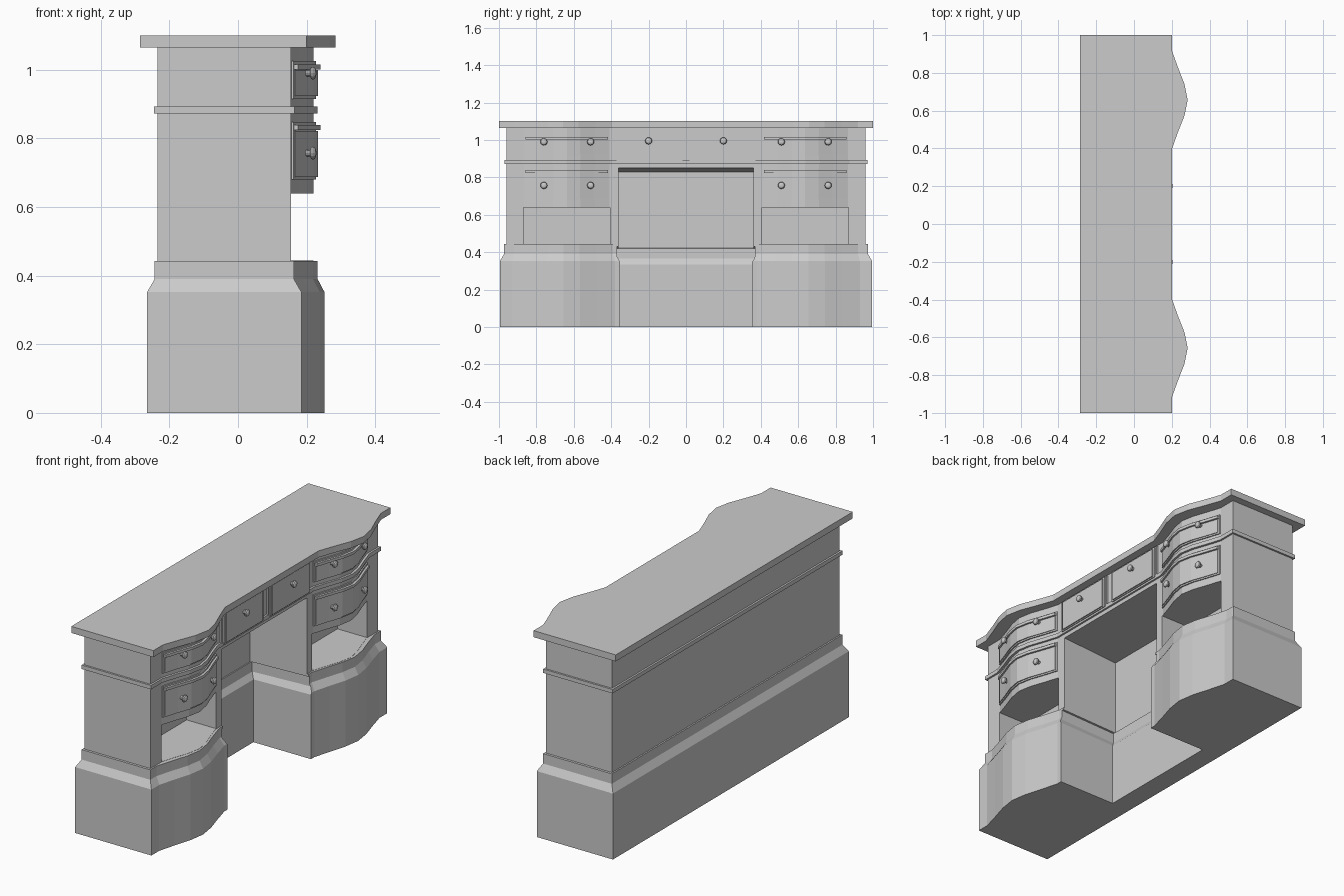
import bpy, bmesh, math
from mathutils import Matrix

if "Cube" in bpy.data.objects:
    bpy.data.objects.remove(bpy.data.objects["Cube"])

T = [0, .17, .34, .5, .66, .83, 1]
B = [0, .38, .8, 1, .8, .38, 0]


def make(name, bm):
    bmesh.ops.recalc_face_normals(bm, faces=bm.faces)
    me = bpy.data.meshes.new(name)
    bm.to_mesh(me)
    bm.free()
    ob = bpy.data.objects.new(name, me)
    bpy.context.collection.objects.link(ob)
    return ob


def loft(name, rings):
    """Closed solid through rings of equal point count."""
    bm = bmesh.new()
    rows = [[bm.verts.new(p) for p in r] for r in rings]
    n = len(rows[0])
    for a, b in zip(rows, rows[1:]):
        for i in range(n):
            j = (i + 1) % n
            bm.faces.new((a[i], a[j], b[j], b[i]))
    bm.faces.new(rows[0][::-1])
    bm.faces.new(rows[-1])
    return make(name, bm)


def bow(front, lo, hi, amp):
    return [(front + amp * b, lo + (hi - lo) * t) for t, b in zip(T, B)]


def outline(z, back, front, w, lo, hi, amp):
    """Plan of the desk: straight back, two bowed bulges in front."""
    right = bow(front, lo, hi, amp)
    left = [(x, -y) for x, y in right[::-1]]
    pts = [(back, -w), (front, -w)] + left + right + [(front, w), (back, w)]
    return [(x, y, z) for x, y in pts]


def box(name, x0, x1, y0, y1, z0, z1):
    y0, y1 = sorted((y0, y1))
    return loft(name, [[(x0, y0, z), (x1, y0, z), (x1, y1, z), (x0, y1, z)] for z in (z0, z1)])


# Carcass: plinth, body, waist moulding and top as one stepped loft
base_lo = (-.265, .185, .995, .38, .93, .067)
base_hi = (-.243, .163, .973, .39, .92, .069)
body = (-.235, .155, .96, .41, .865, .065)
waist = (-.245, .165, .97, .405, .875, .067)
top = (-.285, .2, 1.0, .395, .92, .084)
steps = [(0, base_lo), (.352, base_lo), (.39, base_hi), (.443, base_hi), (.443, body),
         (.872, body), (.872, waist), (.893, waist), (.893, body), (1.065, body),
         (1.065, top), (1.1, top)]
desk = loft("desk_carcass", [outline(z, *p) for z, p in steps])

# Kneehole cutter with chamfered plinth and sloping ceiling
def knee(zb, zf, xb, w):
    return [(xb, -w, zb), (.5, -w, zf), (.5, w, zf), (xb, w, zb)]

cutters = [loft("kneehole_cutter", [knee(-.1, -.1, -.155, .352), knee(.335, .352, -.155, .352),
                                    knee(.365, .39, -.175, .37), knee(.42, .441, -.175, .37),
                                    knee(.421, .442, -.18, .36), knee(.828, .873, -.18, .36)])]
# Open niches below the side drawers
for s in (1, -1):
    cutters.append(box("niche_cutter", -.02, .5, s * .405, s * .868, .444, .64))

bpy.context.view_layer.objects.active = desk
for c in cutters:
    m = desk.modifiers.new("cut", 'BOOLEAN')
    m.operation = 'DIFFERENCE'
    m.solver = 'EXACT'
    m.object = c
    bpy.ops.object.modifier_apply(modifier=m.name)
    bpy.data.objects.remove(c)


def bowed_panel(name, s, depth, inset, z0, z1):
    """Panel following the bowed front, mirrored by s."""
    front = bow(.155, .41, .865, .065)
    mid = .6375
    k = 1 - inset / .2275
    f = [(x + depth, s * (mid + (y - mid) * k)) for x, y in front]
    b = [(x - depth - .004, y) for x, y in f[::-1]]
    return loft(name, [[(x, y, z) for x, y in f + b] for z in (z0, z1)])


def surface(y):
    p = bow(.155, .41, .865, .065)
    for (xa, ya), (xb, yb) in zip(p, p[1:]):
        if ya <= y <= yb:
            return xa + (xb - xa) * (y - ya) / (yb - ya)


def knob(name, x, y, z):
    bm = bmesh.new()
    rot = Matrix.Rotation(math.pi / 2, 4, 'Y')
    bmesh.ops.create_cone(bm, cap_ends=True, segments=10, radius1=.01, radius2=.01, depth=.024,
                          matrix=Matrix.Translation((x + .008, y, z)) @ rot)
    bmesh.ops.create_uvsphere(bm, u_segments=12, v_segments=6, radius=.019,
                              matrix=Matrix.Translation((x + .02, y, z)) @ rot @ Matrix.Diagonal((1, 1, .55, 1)))
    return make(name, bm)


for s in (1, -1):
    # Bowed side drawers: plate, raised panel, ledge, two knobs
    for nm, z0, z1, zk in (("upper", .915, 1.025, .99), ("lower", .68, .848, .757)):
        bowed_panel(nm + "_drawer_plate", s, .007, .002, z0, z1)
        bowed_panel(nm + "_drawer_panel", s, .013, .01, z0 + .008, z1 - .026)
        bowed_panel(nm + "_drawer_ledge", s, .02, .006, z1 - .024, z1 - .009)
        for y in (.51, .76):
            knob(nm + "_drawer_knob", surface(y) + .009, s * y, zk)
    # Flat centre drawers
    box("centre_drawer_frame", .14, .163, s * .02, s * .372, .875, 1.06)
    box("centre_drawer_rim", .14, .17, s * .028, s * .362, .882, 1.054)
    box("centre_drawer_panel", .14, .176, s * .04, s * .35, .888, 1.045)
    knob("centre_drawer_knob", .174, s * .2, .995)
